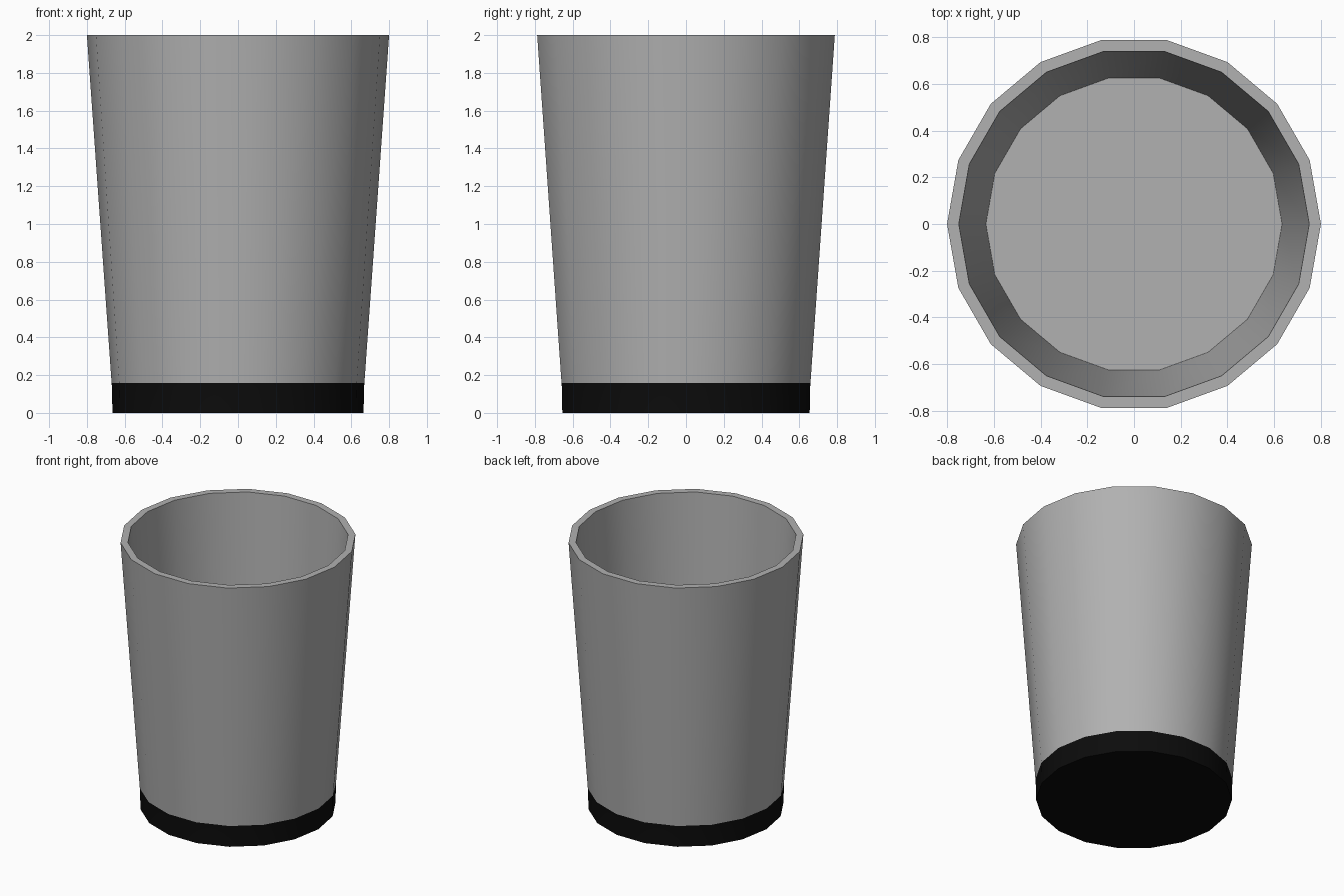
import bpy, bmesh
from math import cos, sin, tau, radians

if "Cube" in bpy.data.objects:
    bpy.data.objects.remove(bpy.data.objects["Cube"])

SIDES = 18


def lathe(name, profile, color, cap_first=False, cap_last=False):
    """Revolve an (r, z) profile, optionally capping either end."""
    bm = bmesh.new()
    rings = [[bm.verts.new((r * cos(tau * i / SIDES), r * sin(tau * i / SIDES), z))
              for i in range(SIDES)] for r, z in profile]
    for a, b in zip(rings, rings[1:]):
        for i in range(SIDES):
            j = (i + 1) % SIDES
            bm.faces.new((a[i], a[j], b[j], b[i]))
    if cap_first:
        bm.faces.new(rings[0][::-1])
    if cap_last:
        bm.faces.new(rings[-1])
    mesh = bpy.data.meshes.new(name)
    bm.to_mesh(mesh)
    bm.free()
    obj = bpy.data.objects.new(name, mesh)
    bpy.context.collection.objects.link(obj)
    mat = bpy.data.materials.new(name + "_color")
    mat.diffuse_color = (color, color, color, 1)
    mat.use_nodes = True
    mat.node_tree.nodes["Principled BSDF"].inputs["Base Color"].default_value = mat.diffuse_color
    mesh.materials.append(mat)
    bpy.ops.object.select_all(action='DESELECT')
    obj.select_set(True)
    bpy.context.view_layer.objects.active = obj
    bpy.ops.object.shade_smooth_by_angle(angle=radians(30))
    return obj


# Tapered cup: outer wall, flat rim, inner wall and floor
lathe("cup_body", [(0.669, 0.157), (0.8, 2.0), (0.75, 2.0), (0.634, 0.157)],
      0.44, cap_last=True)

# Dark base band with closed underside
lathe("base_band", [(0.665, 0.0), (0.667, 0.13), (0.669, 0.157)],
      0.0035, cap_first=True)
